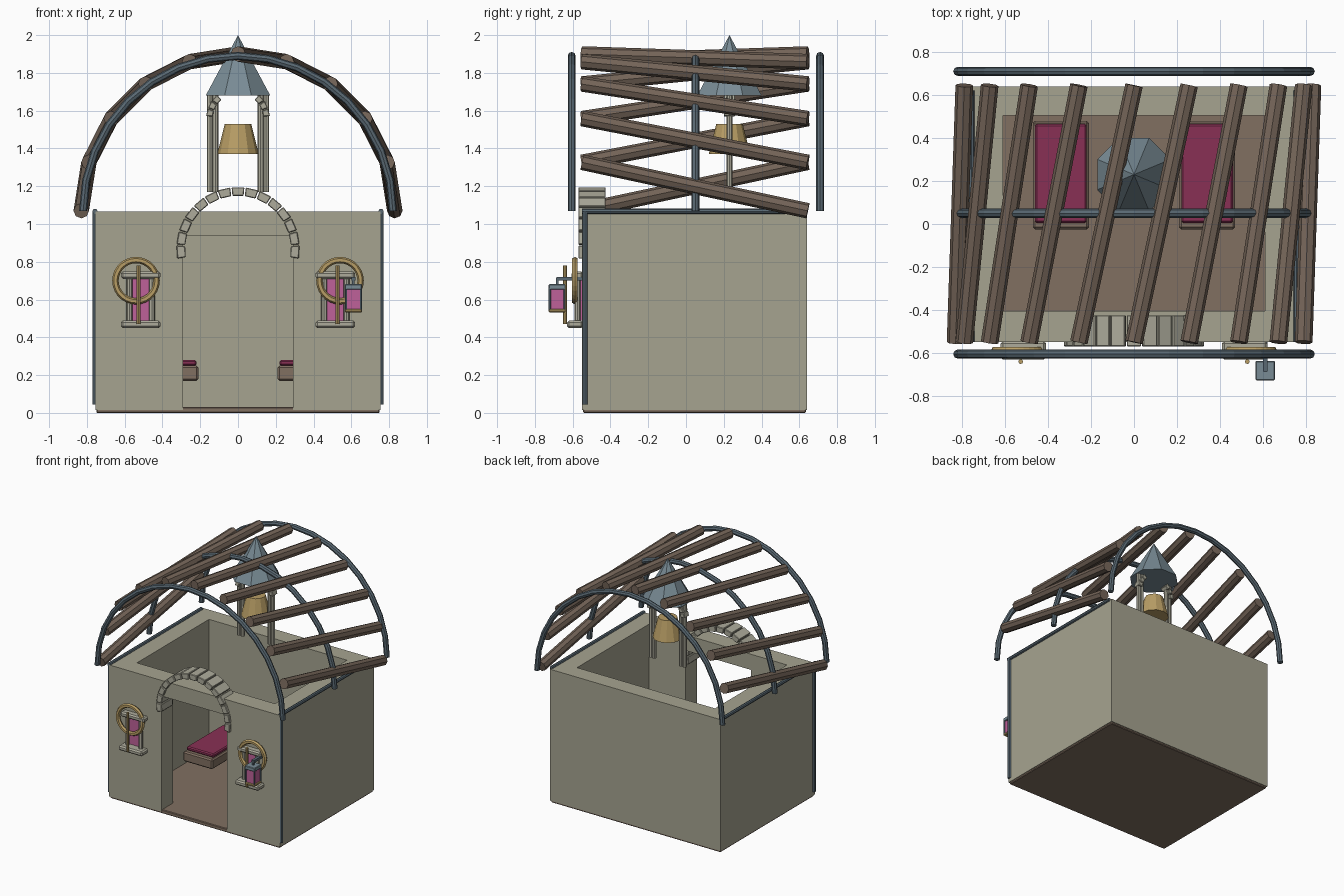
import bpy, bmesh
from math import sin, cos, pi, radians
from mathutils import Vector, Matrix

if "Cube" in bpy.data.objects:
    bpy.data.objects.remove(bpy.data.objects["Cube"])


def material(name, rgb):
    m = bpy.data.materials.new(name)
    m.diffuse_color = (*rgb, 1)
    m.use_nodes = True
    m.node_tree.nodes["Principled BSDF"].inputs["Base Color"].default_value = m.diffuse_color
    return m


STONE = material("stone", (0.38, 0.37, 0.28))
TRIM = material("trim_stone", (0.42, 0.41, 0.33))
WOOD = material("wood", (0.17, 0.125, 0.095))
PLANK = material("plank", (0.22, 0.16, 0.12))
STEEL = material("steel", (0.10, 0.14, 0.17))
SLATE = material("slate", (0.19, 0.26, 0.30))
BRASS = material("brass", (0.48, 0.34, 0.13))
CLOTH = material("cloth", (0.25, 0.03, 0.09))
GLASS = material("glass", (0.52, 0.12, 0.32))


def finish(name, bm, mat, bevel=0):
    bmesh.ops.recalc_face_normals(bm, faces=bm.faces)
    mesh = bpy.data.meshes.new(name)
    bm.to_mesh(mesh)
    bm.free()
    mesh.materials.append(mat)
    ob = bpy.data.objects.new(name, mesh)
    bpy.context.collection.objects.link(ob)
    if bevel:
        mod = ob.modifiers.new("bevel", 'BEVEL')
        mod.width, mod.segments = bevel, 1
    return ob


def box(name, x0, x1, y0, y1, z0, z1, mat, bevel=0):
    bm = bmesh.new()
    m = Matrix.Translation(((x0 + x1) / 2, (y0 + y1) / 2, (z0 + z1) / 2))
    m = m @ Matrix.Diagonal((abs(x1 - x0), y1 - y0, z1 - z0, 1))
    bmesh.ops.create_cube(bm, size=1, matrix=m)
    return finish(name, bm, mat, bevel)


def rod(name, a, b, r, mat, sides=8, r2=None, turn=0):
    a, b = Vector(a), Vector(b)
    m = Matrix.Translation((a + b) / 2) @ (b - a).to_track_quat('Z', 'Y').to_matrix().to_4x4()
    m = m @ Matrix.Rotation(turn, 4, 'Z')
    bm = bmesh.new()
    bmesh.ops.create_cone(bm, cap_ends=True, segments=sides, radius1=r,
                          radius2=r if r2 is None else r2, depth=(b - a).length, matrix=m)
    return finish(name, bm, mat)


def hoop(name, y, cx, cz, R, r, a0, a1, n, mat, sides=8):
    """Tube bent round an arc in the XZ plane; closed when it spans a full turn."""
    closed = abs(a1 - a0 - 2 * pi) < 1e-6
    bm, rings = bmesh.new(), []
    for i in range(n if closed else n + 1):
        a = a0 + (a1 - a0) * i / n
        ring = []
        for k in range(sides):
            b = 2 * pi * k / sides
            d = R + r * cos(b)
            ring.append(bm.verts.new((cx + d * cos(a), y + r * sin(b), cz + d * sin(a))))
        rings.append(ring)
    for i in range(n):
        p, q = rings[i], rings[(i + 1) % len(rings)]
        for k in range(sides):
            j = (k + 1) % sides
            bm.faces.new((p[k], p[j], q[j], q[k]))
    if not closed:
        bm.faces.new(rings[0])
        bm.faces.new(rings[-1])
    return finish(name, bm, mat)


def voussoirs(name, cx, cz, r0, r1, a0, a1, n, y0, y1, mat):
    """Row of separate wedge stones along an arc."""
    bm = bmesh.new()
    step = (a1 - a0) / n
    for i in range(n):
        s, e = a0 + step * (i + 0.05), a0 + step * (i + 0.95)
        v = [bm.verts.new((cx + r * cos(a), y, cz + r * sin(a)))
             for y in (y0, y1) for r, a in ((r0, s), (r1, s), (r1, e), (r0, e))]
        for f in ((0, 1, 2, 3), (4, 5, 6, 7), (0, 1, 5, 4), (1, 2, 6, 5), (2, 3, 7, 6), (3, 0, 4, 7)):
            bm.faces.new([v[k] for k in f])
    return finish(name, bm, mat, 0.004)


# Floor and walls
box("floor", -0.75, 0.75, -0.545, 0.635, 0, 0.03, PLANK, 0.005)
box("back_wall", -0.755, 0.755, 0.505, 0.64, 0.015, 1.065, STONE)
for s, side in ((-1, "left"), (1, "right")):
    box(side + "_wall", s * 0.61, s * 0.755, -0.405, 0.505, 0.015, 1.065, STONE)
    box(side + "_front_wall", s * 0.29, s * 0.755, -0.55, -0.405, 0.015, 1.065, STONE)
box("door_lintel", -0.29, 0.29, -0.55, -0.405, 0.94, 1.065, STONE)
voussoirs("door_arch", 0, 0.87, 0.28, 0.326, radians(-10), radians(190), 15, -0.57, -0.425, TRIM)

# Steel roof hoops
for y, part in ((-0.605, "front"), (0.05, "middle"), (0.71, "back")):
    hoop(part + "_roof_hoop", y, 0, 1.07, 0.82, 0.021, 0, pi, 16, STEEL)

# Skewed timber poles: each back end is one step further round than its front end
def on_roof(deg, y):
    return (0.83 * cos(radians(deg)), y, 1.07 + 0.83 * sin(radians(deg)))


for i in range(10):
    rod(f"roof_pole_{i + 1}", on_roof(180 - 18 * i, -0.55), on_roof(162 - 18 * i, 0.645), 0.041, WOOD)

# Bell turret
rod("turret_roof", (0, 0.23, 1.68), (0, 0.23, 2.0), 0.185, SLATE, 8, 0, pi / 8)
rod("bell", (0, 0.23, 1.37), (0, 0.23, 1.53), 0.11, BRASS, 12, 0.07)
for s, side in ((-1, "left"), (1, "right")):
    for x, part in ((0.12, "inner"), (0.149, "outer")):
        rod(f"{side}_{part}_turret_post", (s * x, 0.23, 1.17), (s * x, 0.23, 1.68), 0.016, TRIM)
    a0, a1 = (5, 50) if s > 0 else (130, 175)
    voussoirs(side + "_turret_bracket", 0, 1.555, 0.135, 0.17,
              radians(a0), radians(a1), 3, 0.2, 0.26, TRIM)

for s, side in ((-1, "left"), (1, "right")):
    # Corner and eave rods
    rod(side + "_corner_rod", (s * 0.757, -0.535, 0.045), (s * 0.757, -0.535, 1.07), 0.014, STEEL)
    rod(side + "_eave_rod", (s * 0.757, -0.55, 1.067), (s * 0.757, 0.62, 1.067), 0.014, STEEL)
    # Benches
    box(side + "_bench", s * 0.21, s * 0.47, -0.025, 0.48, 0.17, 0.25, PLANK, 0.01)
    box(side + "_bench_cushion", s * 0.22, s * 0.46, 0.005, 0.465, 0.25, 0.28, CLOTH, 0.008)
    # Windows
    c = s * 0.515
    box(side + "_window_pane", c - 0.047, c + 0.047, -0.565, -0.545, 0.49, 0.715, GLASS)
    box(side + "_window_sill", c - 0.105, c + 0.105, -0.63, -0.545, 0.45, 0.488, TRIM, 0.01)
    box(side + "_window_head", c - 0.105, c + 0.105, -0.605, -0.545, 0.71, 0.748, TRIM, 0.01)
    for d in (-1, 1):
        rod(f"{side}_window_jamb_{'outer' if d == s else 'inner'}", (c + d * 0.059, -0.575, 0.485),
            (c + d * 0.059, -0.575, 0.715), 0.016, TRIM)
    # Rope ring and hanging bar
    hoop(side + "_wall_ring", -0.588, s * 0.54, 0.70, 0.109, 0.017, 0, 2 * pi, 28, BRASS, 6)
    rod(side + "_ring_bar", (s * 0.527, -0.64, 0.47), (s * 0.527, -0.64, 0.78), 0.011, BRASS)

# Lantern beside the right window
box("lantern_arm", 0.60, 0.622, -0.685, -0.55, 0.70, 0.72, STEEL)
box("lantern_hanger", 0.604, 0.618, -0.688, -0.674, 0.67, 0.715, STEEL)
box("lantern_cap", 0.566, 0.656, -0.727, -0.637, 0.652, 0.682, SLATE, 0.004)
box("lantern_glass", 0.575, 0.647, -0.718, -0.646, 0.548, 0.655, GLASS)
box("lantern_base", 0.566, 0.656, -0.727, -0.637, 0.532, 0.55, BRASS, 0.004)
for x in (0.572, 0.65):
    for y in (-0.721, -0.643):
        rod("lantern_post", (x, y, 0.54), (x, y, 0.66), 0.006, STEEL, 6)
